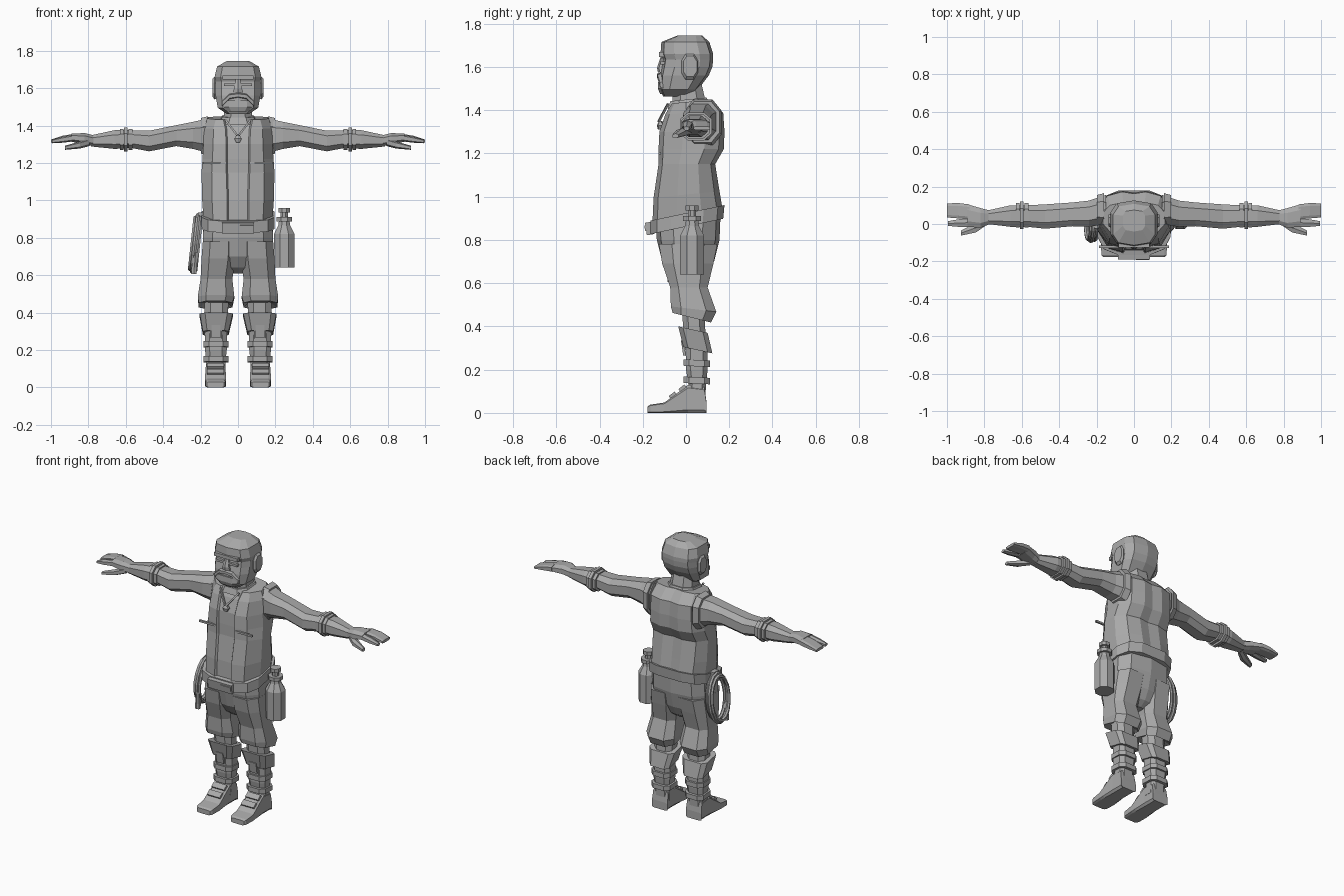
import bpy, bmesh, math
from mathutils import Matrix, Vector

grey = bpy.data.materials.new("plain_grey")
grey.diffuse_color = (0.4, 0.4, 0.4, 1)


def finish(ob, mirror=False):
    ob.data.materials.append(grey)
    if mirror:
        ob.modifiers.new("mirror", 'MIRROR').use_axis[0] = True
    return ob


def loft(name, rings, mirror=False):
    """Skin a list of equal-length point rings and close both ends."""
    bm = bmesh.new()
    vs = [[bm.verts.new(p) for p in r] for r in rings]
    n = len(vs[0])
    for a, b in zip(vs, vs[1:]):
        for i in range(n):
            j = (i + 1) % n
            bm.faces.new((a[i], a[j], b[j], b[i]))
    bm.faces.new(vs[0][::-1])
    bm.faces.new(vs[-1])
    bmesh.ops.recalc_face_normals(bm, faces=bm.faces)
    me = bpy.data.meshes.new(name)
    bm.to_mesh(me)
    bm.free()
    ob = bpy.data.objects.new(name, me)
    bpy.context.collection.objects.link(ob)
    return finish(ob, mirror)


def ring(axis, t, a0, a1, b0, b1, n=8, p=2.6, tilt=0):
    """Rounded cross-section: t along the axis, a and b are the extents."""
    raw = []
    for i in range(n):
        w = 2 * math.pi * (i + 0.5) / n
        c, s = math.cos(w), math.sin(w)
        raw.append((math.copysign(abs(c) ** (2 / p), c), math.copysign(abs(s) ** (2 / p), s)))
    ma, mb = max(r[0] for r in raw), max(r[1] for r in raw)
    pts = []
    for u, v in raw:
        a = (a0 + a1) / 2 + u / ma * (a1 - a0) / 2
        b = (b0 + b1) / 2 + v / mb * (b1 - b0) / 2
        k = t + tilt * (b - (b0 + b1) / 2)
        pts.append({'x': (k, a, b), 'y': (a, k, b), 'z': (a, b, k)}[axis])
    return pts


def tube(name, axis, rows, mirror=False, **kw):
    return loft(name, [ring(axis, *r[:5], **{**kw, **(r[5] if len(r) > 5 else {})}) for r in rows], mirror)


def box(name, c, size, tilt=0, mirror=False):
    bm = bmesh.new()
    m = Matrix.Translation(Vector(c)) @ Matrix.Rotation(tilt, 4, 'X') @ Matrix.Diagonal((*size, 1))
    bmesh.ops.create_cube(bm, size=1, matrix=m)
    me = bpy.data.meshes.new(name)
    bm.to_mesh(me)
    bm.free()
    ob = bpy.data.objects.new(name, me)
    bpy.context.collection.objects.link(ob)
    return finish(ob, mirror)


# Torso: open vest over a shirt, the shirt strip set back in the middle
def vest_ring(z, w, f, b, g, tilt):
    d, mid = b - f, (f + b) / 2
    half = [(0, f + .012), (g, f + .012), (g + .008, f), (.72 * w, f + .07 * d), (w, f + .36 * d),
            (w, f + .7 * d), (.78 * w, b - .08 * d), (.35 * w, b), (0, b - .01)]
    full = half + [(-x, y) for x, y in half[-2:0:-1]]
    return [(x, y, z + tilt * (y - mid)) for x, y in full]


loft("vest_and_shirt", [vest_ring(*r) for r in (
    (.915, .185, -.155, .168, .05, .2), (1.01, .192, -.15, .155, .05, .1),
    (1.15, .195, -.127, .135, .055, 0), (1.22, .19, -.127, .175, .055, 0),
    (1.30, .185, -.123, .178, .055, 0), (1.385, .182, -.095, .172, .06, .02),
    (1.44, .165, -.065, .115, .07, .1))])
tube("armhole", 'x', [(.16, -.01, .165, 1.235, 1.45), (.197, 0, .155, 1.25, 1.44)], True)
box("vest_seam", (.125, -.122, 1.2), (.125, .012, .012), mirror=True)

# Neck, collar and pendant
tube("neck", 'z', [(1.40, -.08, .08, -.065, .1), (1.53, -.07, .07, -.06, .07)])
tube("collar", 'z', [(1.415, -.1, .1, -.085, .11), (1.45, -.085, .085, -.072, .095)], tilt=.1)
tube("pendant", 'z', [(1.31, -.01, .01, -.13, -.115), (1.33, -.02, .02, -.135, -.105),
                      (1.35, -.008, .008, -.125, -.11)], n=6)
for s in (1, -1):
    cord = box("pendant_cord", (0, 0, 0), (.01, .01, .11))
    cord.location = (s * .035, -.105, 1.388)
    cord.rotation_euler = (-.4, s * .65, 0)

# Head
tube("head", 'z', [
    (1.462, -.06, .06, -.105, .02), (1.495, -.108, .108, -.122, .055), (1.56, -.12, .12, -.122, .105),
    (1.60, -.12, .12, -.114, .122), (1.635, -.12, .12, -.108, .126), (1.66, -.125, .125, -.118, .126),
    (1.715, -.112, .112, -.114, .108), (1.745, -.06, .06, -.04, .075)], n=10, p=3.2)
box("brow", (0, -.111, 1.657), (.165, .03, .022))
box("eyelid", (.045, -.108, 1.617), (.06, .022, .014), mirror=True)
tube("nose", 'z', [(1.575, -.028, .028, -.13, -.09), (1.595, -.022, .022, -.134, -.09),
                   (1.645, -.012, .012, -.118, -.09)], n=6)
tube("chin_beard", 'z', [(1.475, -.055, .055, -.12, -.05), (1.50, -.075, .075, -.13, -.05),
                         (1.535, -.072, .072, -.128, -.05)], p=4)
tube("moustache", 'x', [(0, -.135, -.09, 1.548, 1.575), (.045, -.132, -.09, 1.54, 1.57),
                        (.085, -.12, -.08, 1.50, 1.535)], True, n=6)
tube("ear", 'x', [(.105, -.01, .045, 1.55, 1.645), (.125, -.02, .055, 1.54, 1.66),
                  (.137, -.012, .05, 1.555, 1.65)], True)

# Arms, cuffs and hands
tube("arm", 'x', [
    (.15, .0, .155, 1.25, 1.44), (.24, -.015, .125, 1.275, 1.42), (.33, -.012, .115, 1.29, 1.402),
    (.475, -.025, .105, 1.262, 1.372), (.57, -.015, .1, 1.28, 1.375), (.66, -.015, .1, 1.275, 1.375),
    (.785, .0, .072, 1.288, 1.348)], True)
for name, x, g in (("cuff", .565, 0), ("cuff_band", .59, .008), ("cuff_end", .612, 0)):
    tube(name, 'x', [(x, -.02 - g, .112 + g, 1.268 - g, 1.382 + g),
                     (x + .02, -.02 - g, .112 + g, 1.268 - g, 1.382 + g)], True)
tube("palm", 'x', [(.77, .0, .072, 1.29, 1.347), (.82, -.02, .085, 1.30, 1.36),
                   (.89, -.015, .105, 1.313, 1.356)], True)
tube("fingers", 'x', [(.88, .025, .105, 1.315, 1.355), (.94, .03, .112, 1.312, 1.345),
                      (1.0, .035, .11, 1.308, 1.325)], True, p=4)
tube("forefinger", 'x', [(.88, -.015, .03, 1.315, 1.352), (.94, -.015, .025, 1.308, 1.34),
                         (.995, -.01, .015, 1.305, 1.325)], True, n=6)
tube("thumb", 'x', [(.795, -.01, .03, 1.29, 1.33), (.845, -.045, .005, 1.277, 1.315),
                    (.925, -.062, -.035, 1.27, 1.292)], True, n=6)

# Belt and buckle
tube("belt", 'z', [(.862, -.195, .195, -.165, .172), (.925, -.195, .195, -.165, .178)], n=12, p=3.2, tilt=.21)
box("buckle", (0, -.168, .853), (.17, .035, .058), .15)
box("buckle_pin", (.045, -.186, .855), (.07, .01, .025), .15)

# Breeches
tube("hips", 'z', [
    (.90, -.182, .182, -.14, .16, {'tilt': .15}), (.80, -.188, .188, -.135, .155), (.70, -.185, .185, -.11, .13),
    (.64, -.12, .12, -.07, .1), (.61, -.05, .05, -.03, .06)], n=10, p=3)
tube("breeches_leg", 'z', [
    (.78, .01, .188, -.125, .145), (.69, .012, .195, -.11, .127), (.58, .03, .2, -.073, .1),
    (.48, .02, .215, -.07, .14, {'tilt': -.12}), (.44, .03, .21, -.062, .115, {'tilt': -.25}),
    (.455, .06, .17, -.02, .08)], True, p=3)

# Lower legs, boots and straps
tube("knee", 'z', [(.25, .06, .175, .0, .095), (.48, .05, .18, -.02, .085)], True)
tube("boot_cuff", 'z', [(.29, .05, .188, -.012, .122), (.385, .028, .205, -.036, .1)], True, p=4.5, tilt=-.22)
box("cuff_flap", (.118, -.012, .30), (.05, .012, .07), .15, True)
tube("boot_shaft", 'z', [(.06, .066, .172, .0, .09), (.13, .068, .17, .012, .092),
                         (.2, .06, .176, .0, .1), (.29, .058, .178, .0, .1)], True, p=3.2)
for z in (.15, .23):
    tube("boot_strap", 'z', [(z - .015, .052, .184, -.012, .112), (z + .015, .052, .184, -.012, .112)],
         True, p=3.2, tilt=-.05)
tube("foot", 'y', [
    (.095, .065, .175, 0, .05), (.085, .068, .172, 0, .12), (.01, .068, .172, 0, .13),
    (-.07, .064, .176, 0, .07), (-.1, .063, .177, 0, .048), (-.165, .066, .174, 0, .038),
    (-.177, .075, .165, 0, .03)], True, p=7)
for y, z in ((-.06, .08), (-.015, .113)):
    box("boot_lace", (.12, y, z), (.09, .035, .02), .65, True)

# Water bottle
tube("bottle", 'z', [
    (.64, .192, .302, -.027, .083), (.82, .192, .302, -.027, .083), (.865, .215, .279, -.004, .06),
    (.90, .22, .274, .001, .055)], p=2)
tube("bottle_ring", 'z', [(.888, .205, .289, -.014, .07), (.91, .205, .289, -.014, .07)], p=2)
tube("bottle_cap", 'z', [(.90, .228, .266, .009, .047), (.935, .228, .266, .009, .047),
                         (.936, .217, .277, -.002, .058), (.96, .217, .277, -.002, .058)], p=2)

# Rope coil
for x, k in ((-.212, .98), (-.23, 1.04), (-.243, .95)):
    bpy.ops.mesh.primitive_torus_add(location=(x, 0, .77), rotation=(0, math.radians(96), 0),
                                     major_segments=16, minor_segments=6, major_radius=.145, minor_radius=.013)
    coil = bpy.context.object
    coil.name = "rope_coil"
    coil.scale = (k, .62 * k, .9)
    finish(coil)
tube("rope_end", 'z', [(.605, -.25, -.222, -.085, -.055), (.64, -.248, -.22, -.085, -.055),
                       (.72, -.238, -.214, -.095, -.07)], n=6)
box("rope_loop", (-.2, 0, .91), (.03, .05, .05))
